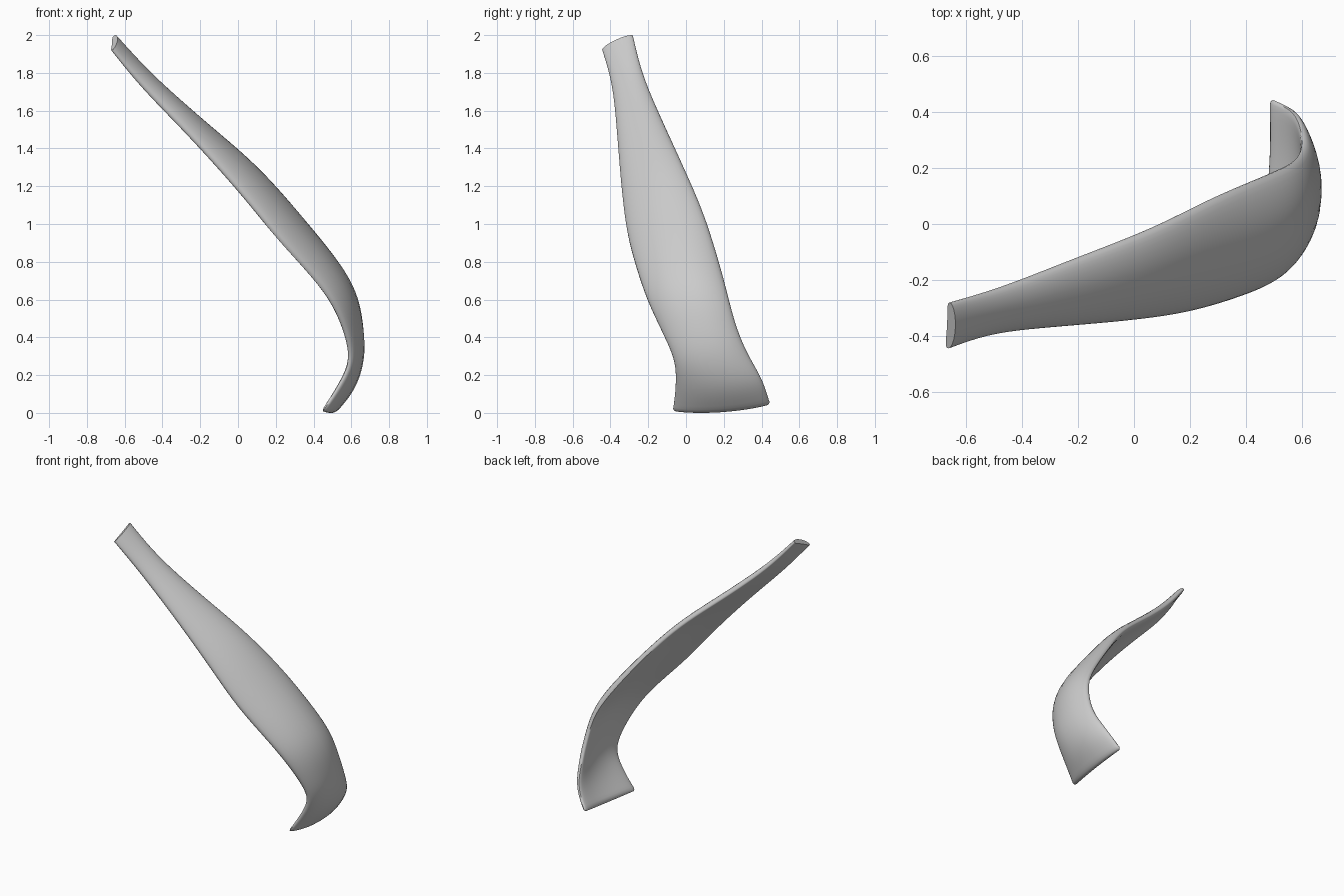
import bpy, bmesh, math
from mathutils import Vector

if "Cube" in bpy.data.objects:
    bpy.data.objects.remove(bpy.data.objects["Cube"])

# Stations down the strap: front edge xyz, back edge xyz, arch, thickness
STATIONS = [
    (-.668, -.442, 1.918, -.66, -.280, 1.993, .012, .036),
    (-.505, -.386, 1.72, -.475, -.225, 1.78, .018, .050),
    (-.25, -.360, 1.455, -.22, -.125, 1.545, .026, .058),
    (.0, -.336, 1.175, .06, -.015, 1.305, .036, .066),
    (.2, -.305, .93, .28, .095, 1.05, .048, .070),
    (.397, -.244, .712, .475, .178, .785, .056, .072),
    (.50, -.192, .57, .567, .222, .62, .052, .071),
    (.565, -.122, .42, .598, .265, .46, .042, .066),
    (.590, -.060, .275, .60, .322, .32, .037, .060),
    (.528, -.054, .14, .57, .402, .18, .042, .058),
    (.452, -.068, .02, .49, .443, .055, .032, .048),
]
STEPS, RING = 6, 32


def spline(i, t):
    """Catmull-Rom blend of all station values."""
    n = len(STATIONS) - 1
    p = [STATIONS[min(max(i + k, 0), n)] for k in (-1, 0, 1, 2)]
    return [.5 * (2*b + (c - a)*t + (2*a - 5*b + 4*c - d)*t*t
                  + (3*b - a - 3*c + d)*t**3) for a, b, c, d in zip(*p)]


def power(v, e):
    return math.copysign(abs(v) ** e, v)


rows = [spline(i, s / STEPS) for i in range(len(STATIONS) - 1) for s in range(STEPS)]
rows.append(list(STATIONS[-1]))
# Ease the flow between stations
for _ in range(6):
    rows = [rows[0]] + [[(a + 2*b + c) / 4 for a, b, c in zip(*rows[i - 1:i + 2])]
                        for i in range(1, len(rows) - 1)] + [rows[-1]]
mids = [(Vector(r[:3]) + Vector(r[3:6])) / 2 for r in rows]

# Strap: arched, round-edged sections lofted along the path
bm = bmesh.new()
rings = []
last = len(rows) - 1


def add_ring(i, width=1, depth=1, push=0):
    r = rows[i]
    half = (Vector(r[3:6]) - Vector(r[:3])) / 2
    along = (mids[min(i + 1, last)] - mids[max(i - 1, 0)]).normalized()
    normal = half.cross(along).normalized()
    if normal.x < 0:
        normal.negate()
    arch, thick = r[6:]
    ring = []
    for k in range(RING):
        a = math.tau * k / RING
        u, v = power(math.cos(a), .75), power(math.sin(a), .75)
        # The hollow inner face is a little flatter than the outer one
        bow = arch if v >= 0 else arch * .85
        lift = bow * (1 - u*u) + thick * (.11 + .5 * v * depth)
        ring.append(bm.verts.new(mids[i] + half * u * width + normal * lift + along * push))
    rings.append(ring)


for i in range(last):
    add_ring(i)
# Rounded lower rim
for width, depth, push in ((1, .9, -.004), (.985, .65, .006), (.95, .3, .012)):
    add_ring(last, width, depth, push)

for a, b in zip(rings, rings[1:]):
    for k in range(RING):
        j = (k + 1) % RING
        bm.faces.new((a[k], a[j], b[j], b[k]))

# End caps
bm.faces.new(rings[0])
bm.faces.new(rings[-1])
bmesh.ops.recalc_face_normals(bm, faces=bm.faces)

# Stand on the ground
low = min(v.co.z for v in bm.verts)
bmesh.ops.translate(bm, verts=bm.verts, vec=(0, 0, -low))

mesh = bpy.data.meshes.new("curved_strap")
bm.to_mesh(mesh)
bm.free()
strap = bpy.data.objects.new("curved_strap", mesh)
bpy.context.collection.objects.link(strap)
bpy.context.view_layer.objects.active = strap
strap.select_set(True)
bpy.ops.object.shade_smooth_by_angle(angle=math.radians(50))
